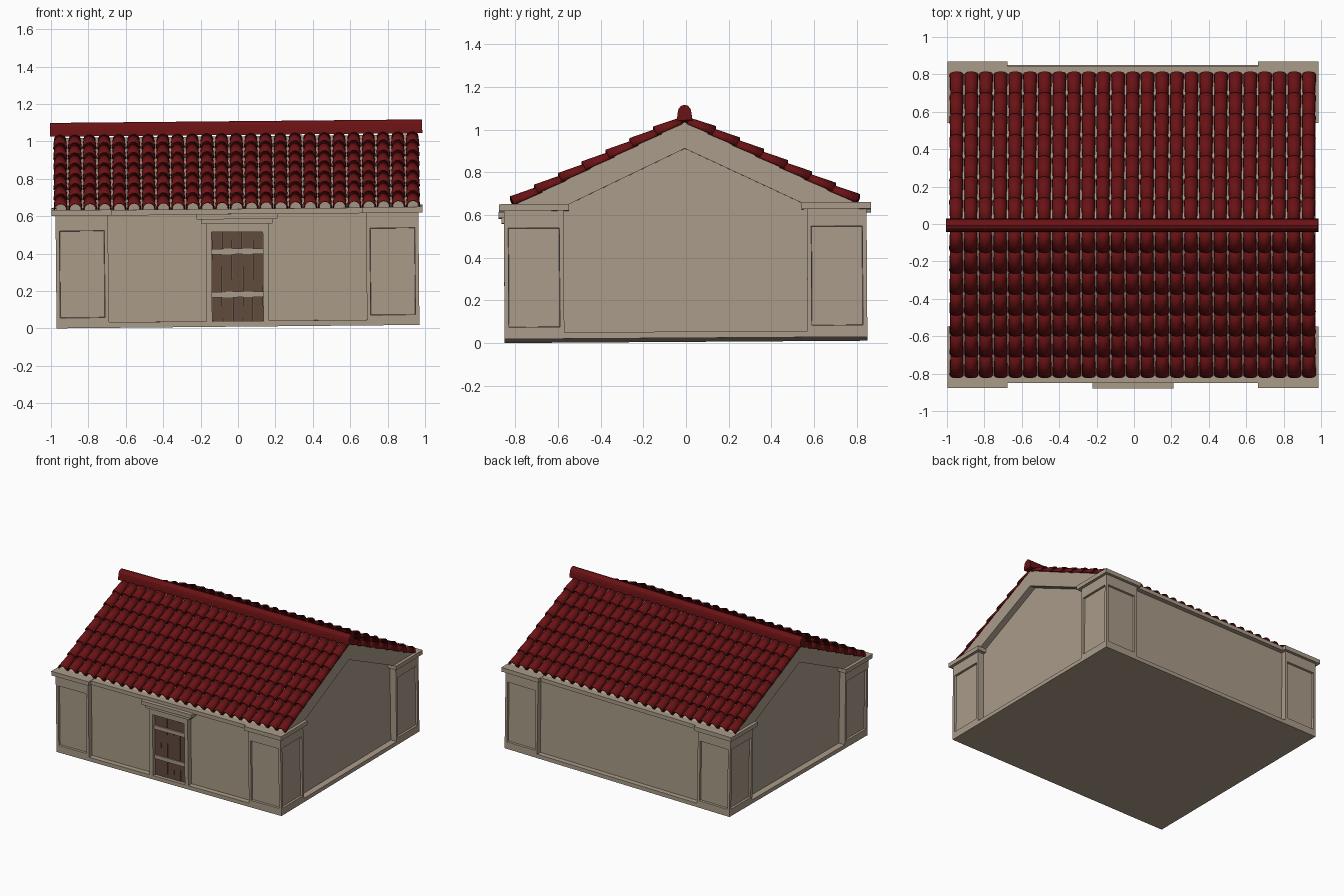
import bpy, bmesh, math
from mathutils import Matrix, Vector

if "Cube" in bpy.data.objects:
    bpy.data.objects.remove(bpy.data.objects["Cube"])


def material(name, rgb):
    m = bpy.data.materials.new(name)
    m.diffuse_color = (*rgb, 1)
    m.use_nodes = True
    m.node_tree.nodes["Principled BSDF"].inputs["Base Color"].default_value = m.diffuse_color
    return m


STONE = material("beige plaster", (0.40, 0.33, 0.25))
RED = material("dark red clay", (0.145, 0.006, 0.007))
WOOD = material("brown wood", (0.12, 0.07, 0.047))

# The whole building leans very slightly
TILT = (Matrix.Translation((0, 0, 0.0148)) @ Matrix.Rotation(-0.0095, 4, 'Y')
        @ Matrix.Rotation(0.0065, 4, 'X'))


def finish(name, bm, mat):
    bmesh.ops.recalc_face_normals(bm, faces=bm.faces)
    me = bpy.data.meshes.new(name)
    bm.to_mesh(me)
    bm.free()
    me.materials.append(mat)
    ob = bpy.data.objects.new(name, me)
    bpy.context.collection.objects.link(ob)
    ob.matrix_world = TILT
    return ob


def add_box(bm, x0, x1, y0, y1, z0, z1):
    m = Matrix.Translation(((x0 + x1) / 2, (y0 + y1) / 2, (z0 + z1) / 2))
    m = m @ Matrix.Diagonal((x1 - x0, y1 - y0, z1 - z0, 1))
    bmesh.ops.create_cube(bm, size=1, matrix=m)


def boxes(name, mat, *dims):
    bm = bmesh.new()
    for d in dims:
        add_box(bm, *d)
    return finish(name, bm, mat)


def prism(name, mat, profile, x0, x1):
    """Extrude a (y, z) outline along x."""
    bm = bmesh.new()
    f = bm.faces.new([bm.verts.new((x0, y, z)) for y, z in profile])
    r = bmesh.ops.extrude_face_region(bm, geom=[f])
    bmesh.ops.translate(bm, vec=(x1 - x0, 0, 0),
                        verts=[v for v in r['geom'] if isinstance(v, bmesh.types.BMVert)])
    return finish(name, bm, mat)


# Walls with gable, plinth and gable frames
APEX, SLOPE, EAVE = 1.012, 0.48, 0.81
eave_z = APEX - SLOPE * EAVE
prism("walls", STONE, [(-EAVE, 0.02), (EAVE, 0.02), (EAVE, eave_z), (0, APEX), (-EAVE, eave_z)],
      -0.92, 0.92)
boxes("plinth", STONE, (-0.97, 0.97, -0.85, 0.85, 0, 0.03))
frame = [(-EAVE, eave_z), (0, APEX), (EAVE, eave_z), (0.56, eave_z), (0, 0.888), (-0.56, eave_z)]
for s, side in ((-1, "left"), (1, "right")):
    prism("gable_frame_" + side, STONE, frame, s * 0.91, s * 0.968)

# Corner piers with sunken panels, and their caps
for sx in (-1, 1):
    for sy in (-1, 1):
        xs, ys = sorted((sx * 0.69, sx * 0.97)), sorted((sy * 0.57, sy * 0.85))
        bm = bmesh.new()
        add_box(bm, *xs, *ys, 0.03, 0.6)
        bm.normal_update()
        outer = [f for f in bm.faces if f.normal.x * sx > 0.9 or f.normal.y * sy > 0.9]
        bmesh.ops.inset_individual(bm, faces=outer, thickness=0.028)
        for v in {v for f in outer for v in f.verts}:
            v.co.z = 0.055 if v.co.z < 0.3 else 0.52
        bmesh.ops.inset_individual(bm, faces=outer, thickness=0.003, depth=-0.015)
        finish("corner_pier", bm, STONE)
        boxes("pier_cap", STONE, (*sorted((sx * 0.67, sx * 0.992)),
                                  *sorted((sy * 0.545, sy * 0.872)), 0.6, 0.632))

# Eave cornices
boxes("cornices", STONE, *[(-0.68, 0.68, *sorted((s * 0.79, s * 0.845)), 0.6, 0.63)
                           for s in (-1, 1)])

# Door surround, lintel, planks and bars
boxes("door_frame", STONE, (-0.167, -0.137, -0.85, -0.8, 0.03, 0.55),
      (0.137, 0.167, -0.85, -0.8, 0.03, 0.55), (-0.137, 0.137, -0.85, -0.8, 0.506, 0.55))
boxes("door_lintel", STONE, (-0.19, 0.19, -0.86, -0.8, 0.55, 0.575),
      (-0.217, 0.217, -0.875, -0.8, 0.575, 0.604))
w = 0.274 / 5
boxes("door_planks", WOOD, *[(-0.137 + i * w + 0.001, -0.137 + (i + 1) * w - 0.001,
                              -0.822 - 0.002 * (i % 2), -0.8, 0.03, 0.506) for i in range(5)])
boxes("door_bars", STONE, *[(-0.137, 0.137, -0.832, -0.8, z, z + 0.03) for z in (0.157, 0.387)])

# Roof tiles: tapered open half-tubes overlapping down each slope
COLS, ROWS, SEG = 25, 7, 8
c = 1 / math.hypot(1, SLOPE)
for sy, side in ((-1, "front"), (1, "back")):
    down = Vector((0, sy * c, -SLOPE * c))
    up = Vector((0, sy * SLOPE * c, c))
    bm = bmesh.new()
    for row in range(ROWS):
        low = 0.80 - row * 0.112
        high = max(low - 0.132, 0.012)
        for col in range(COLS):
            x = (col - (COLS - 1) / 2) * 0.0785
            rings = []
            for y, half, height, lift in ((low, 0.0375, 0.043, 0.003),
                                          (high, 0.032, 0.032, -0.003)):
                mid = Vector((x, 0, APEX)) + down * (y / c)
                rings.append([bm.verts.new(
                    mid + Vector((half * math.cos(math.pi * i / SEG), 0, 0))
                    + up * (lift + height * math.sin(math.pi * i / SEG)))
                    for i in range(SEG + 1)])
            for i in range(SEG):
                q = [rings[0][i], rings[0][i + 1], rings[1][i + 1], rings[1][i]]
                bm.faces.new(q if sy < 0 else q[::-1])
    # give every tile wall a thickness, inward
    for f in bm.faces:
        f.normal_update()
    if sum(f.normal.z for f in bm.faces) < 0:
        bmesh.ops.reverse_faces(bm, faces=bm.faces)
    ob = finish("roof_tiles_" + side, bm, RED)
    mod = ob.modifiers.new("thickness", 'SOLIDIFY')
    mod.thickness = 0.007
    mod.offset = -1
    bpy.ops.object.select_all(action='DESELECT')
    ob.select_set(True)
    bpy.context.view_layer.objects.active = ob
    bpy.ops.object.shade_smooth_by_angle(angle=math.radians(35))

# Ridge cap
ridge = [(0.036, 1.02)] + [(0.033 * math.cos(math.pi * i / 6), 1.052 + 0.041 * math.sin(math.pi * i / 6))
                           for i in range(7)] + [(-0.036, 1.02)]
prism("ridge_cap", RED, ridge, -0.995, 0.995)
